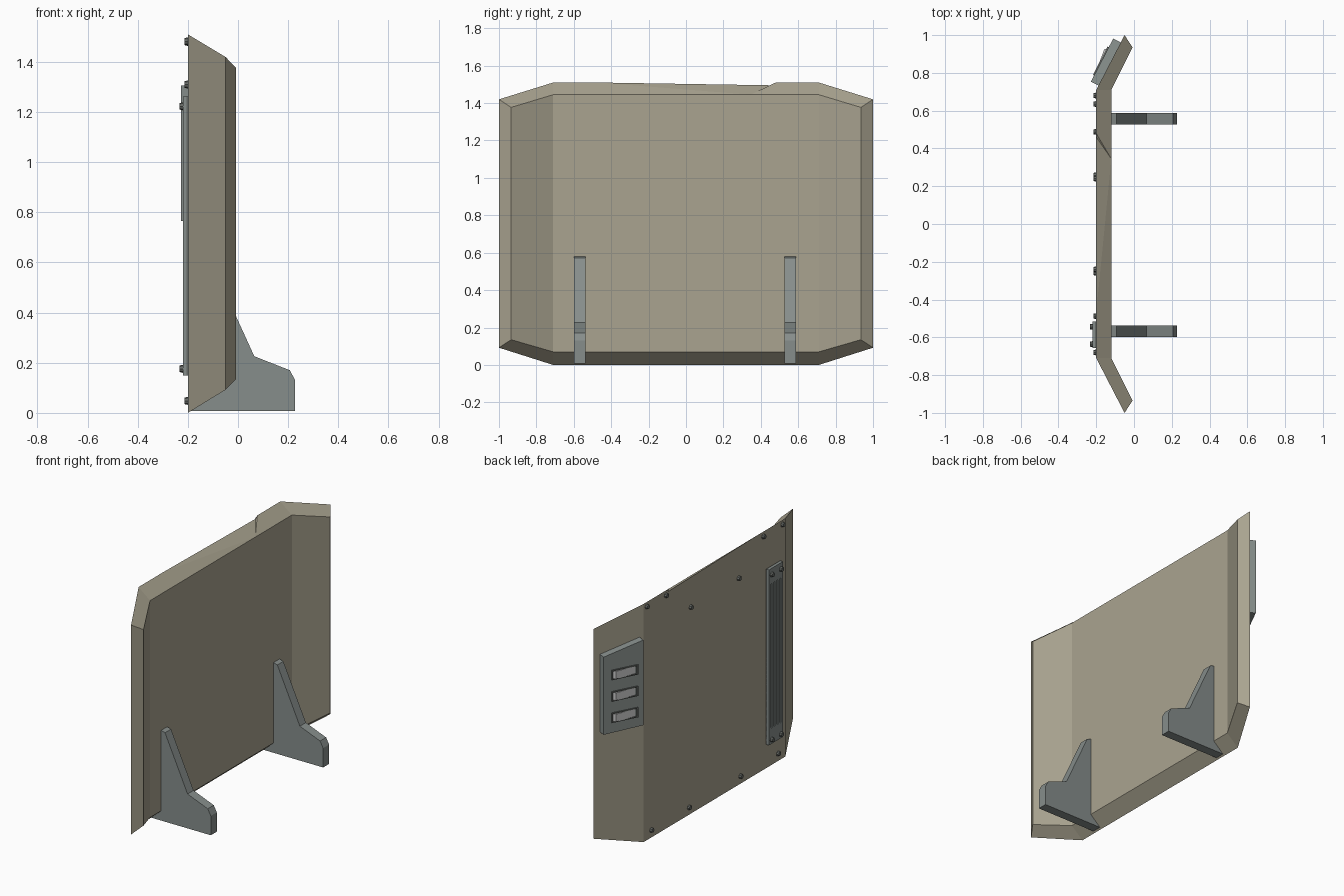
import bpy, bmesh, math
from mathutils import Vector, Matrix

if "Cube" in bpy.data.objects:
    bpy.data.objects.remove(bpy.data.objects["Cube"])


def material(name, rgb):
    m = bpy.data.materials.new(name)
    m.diffuse_color = (*rgb, 1)
    m.use_nodes = True
    m.node_tree.nodes["Principled BSDF"].inputs["Base Color"].default_value = m.diffuse_color
    return m


TAN = material("tan_paint", (0.40, 0.37, 0.28))
STEEL = material("grey_steel", (0.24, 0.27, 0.26))
DARK = material("dark_steel", (0.13, 0.14, 0.13))
LIGHT = material("light_grey", (0.60, 0.60, 0.58))


def finish(name, bm, mat):
    bmesh.ops.recalc_face_normals(bm, faces=bm.faces)
    me = bpy.data.meshes.new(name)
    bm.to_mesh(me)
    bm.free()
    me.materials.append(mat)
    ob = bpy.data.objects.new(name, me)
    bpy.context.collection.objects.link(ob)
    return ob


def prism(name, profile, offset, mat):
    """Solid from a planar outline pushed along an offset vector."""
    bm = bmesh.new()
    f = bm.faces.new([bm.verts.new(p) for p in profile])
    ext = bmesh.ops.extrude_face_region(bm, geom=[f], use_keep_orig=True)
    new = [v for v in ext["geom"] if isinstance(v, bmesh.types.BMVert)]
    bmesh.ops.translate(bm, verts=new, vec=offset)
    return finish(name, bm, mat)


def box(name, x, y, z, mat):
    prof = [(x[0], y[0], z[0]), (x[0], y[1], z[0]), (x[0], y[1], z[1]), (x[0], y[0], z[1])]
    return prism(name, prof, (x[1] - x[0], 0, 0), mat)


# Main shield panel: flat centre, angled wings, bevelled rim, filled top notch
XO, XI = -0.20, -0.12
P = {}
for s, k in ((-1, "l"), (1, "r")):
    P.update({
        k + "o_bot": (XO, s * .71, 0), k + "o_top": (XO, s * .71, 1.51),
        k + "o_wbot": (-.05, s, .092), k + "o_wtop": (-.05, s, 1.42),
        k + "i_bot": (XI, s * .71, .07), k + "i_top": (XI, s * .71, 1.445),
        k + "i_wbot": (-.008, s * .935, .135), k + "i_wtop": (-.008, s * .935, 1.377),
    })
P.update({
    "A": (XO, -.47, 1.51), "B": (XO, -.235, 1.355), "C": (XO, .235, 1.355),
    "D": (XO, .46, 1.495), "D0": (XO, .48, 1.51),
    "E": (XI, .345, 1.445), "F": (XI, .24, 1.377), "G": (XI, -.235, 1.377), "H": (XI, -.335, 1.445),
})
bm = bmesh.new()
V = {k: bm.verts.new(p) for k, p in P.items()}
faces = [
    "lo_bot ro_bot ro_top D0 D C B A lo_top",
    "li_bot ri_bot ri_top E F G H li_top",
    "lo_bot ro_bot ri_bot li_bot",
    "ro_top D0 E ri_top", "lo_top A H li_top",
    "A B C D", "H G F E", "A D E", "A E H", "D D0 E",
]
for k in "lr":
    faces += [f.replace("*", k) for f in (
        "*o_bot *o_wbot *o_wtop *o_top", "*i_bot *i_wbot *i_wtop *i_top",
        "*o_bot *o_wbot *i_wbot *i_bot", "*o_top *o_wtop *i_wtop *i_top",
        "*o_wbot *o_wtop *i_wtop *i_wbot")]
for f in faces:
    bm.faces.new([V[k] for k in f.split()])
finish("shield_panel", bm, TAN)

# Support feet
FOOT = [(-.19, .008), (.228, .008), (.228, .13), (.207, .17), (.08, .22),
        (.065, .226), (-.093, .572), (-.12, .58), (-.12, .07)]
for side, y in (("left", -.598), ("right", .527)):
    prism("support_foot_" + side, [(x, y, z) for x, z in FOOT], (0, .06, 0), STEEL)


# Rivets along the panel edge and on the grille
def rivet(name, x, y, z, r=.016, h=.014):
    bm = bmesh.new()
    bmesh.ops.create_cone(bm, cap_ends=True, segments=8, radius1=r, radius2=r * .8, depth=h,
                          matrix=Matrix.Translation((x - h / 2, y, z))
                          @ Matrix.Rotation(-math.pi / 2, 4, 'Y'))
    finish(name, bm, DARK)


for s in (-1, 1):
    for y, z in ((.68, 1.482), (.488, 1.48), (.24, 1.31), (.635, .048), (.258, .048)):
        rivet("edge_rivet", XO, s * y, z)
    rivet("grille_rivet", -.22, -.59 + s * .046, 1.223)
    rivet("grille_rivet", -.22, -.59 + s * .046, .176)

# Tall slotted grille on the outer face
Y0, Y1, Z0, Z1 = -.657, -.517, .15, 1.262
box("grille_back", (-.206, -.199), (Y0, Y1), (Z0, Z1), DARK)
for z in ((Z0, .25), (1.165, Z1)):
    box("grille_end", (-.22, -.2), (Y0, Y1), z, STEEL)
for i in range(5):
    y = Y0 + .01 + i * (Y1 - Y0 - .02) / 4
    box("grille_bar", (-.22, -.2), (y - .01, y + .01), (.25, 1.165), STEEL)

# Vent housing on the right wing, laid out along the wing's slope
ORIGIN = Vector((XO, .71, 0))
T = Vector((.15, .29, 0)).normalized()
N = Vector((-T.y, T.x, 0))


def on_wing(t, n, z):
    return ORIGIN + T * t + N * n + Vector((0, 0, z))


prism("vent_housing",
      [on_wing(.026, -.005, .765), on_wing(.283, -.005, .76),
       on_wing(.283, -.005, 1.252), on_wing(.026, -.005, 1.305)], N * .05, STEEL)

# Three framed louvres
for zc in (1.128, .992, .857):
    for z in (zc - .031, zc + .024):
        prism("vent_frame", [on_wing(t, n, z) for t, n in
              ((.062, .044), (.232, .044), (.232, .052), (.062, .052))], (0, 0, .007), DARK)
    for t in (.062, .225):
        prism("vent_frame_end", [on_wing(t, .044, zc - .024), on_wing(t + .007, .044, zc - .024),
              on_wing(t + .007, .044, zc + .024), on_wing(t, .044, zc + .024)], N * .008, DARK)
    prism("vent_louvre", [on_wing(t, n, zc - .024) for t, n in
          ((.07, .044), (.222, .044), (.212, .061))], (0, 0, .048), LIGHT)
